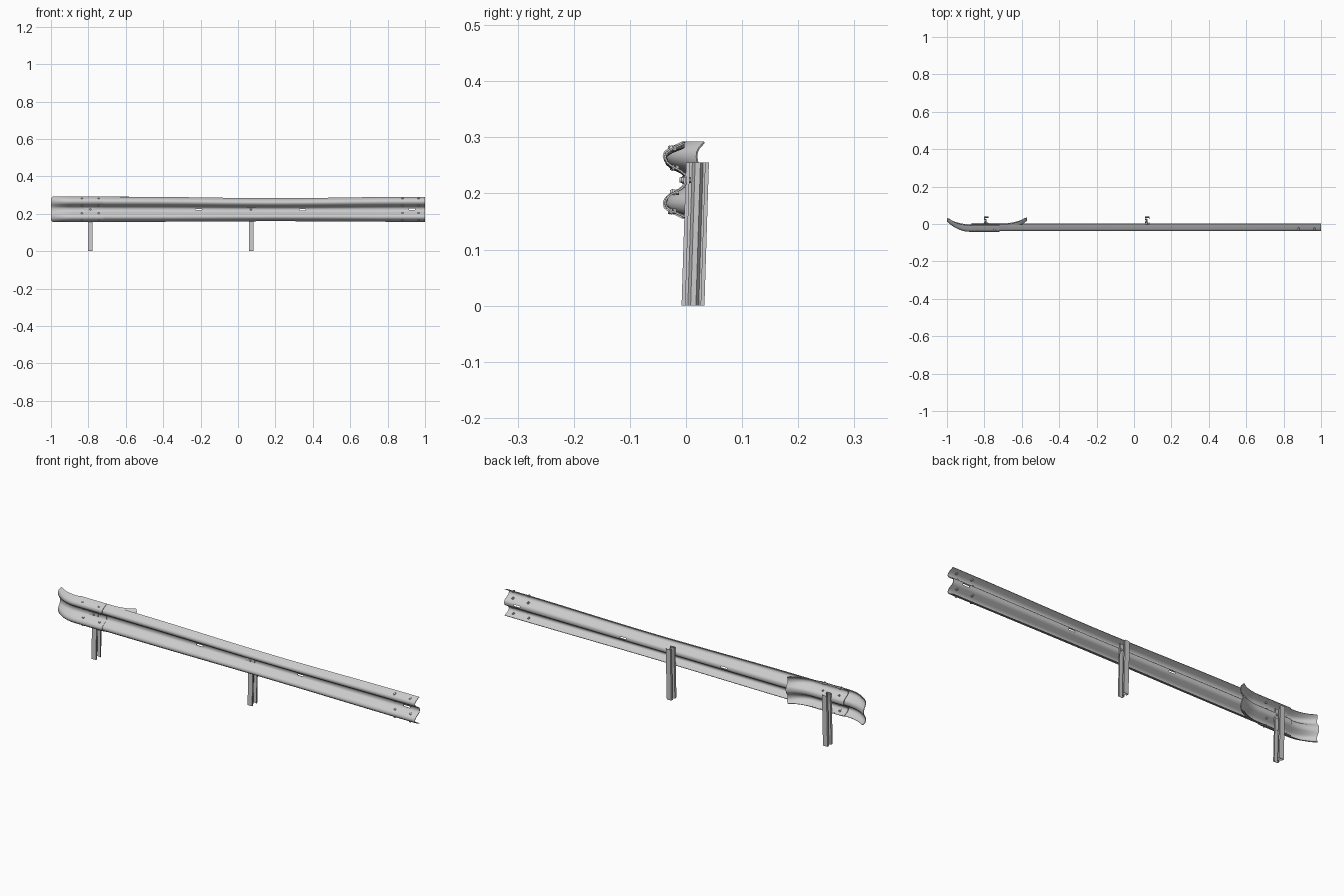
import bpy, bmesh, math
from mathutils import Matrix, Vector

if "Cube" in bpy.data.objects:
    bpy.data.objects.remove(bpy.data.objects["Cube"])

ZC = 0.224  # height of the rail centre line
HALF = [(0.004, 0), (0.010, -0.002), (0.016, -0.009), (0.026, -0.027), (0.032, -0.034),
        (0.040, -0.037), (0.048, -0.035), (0.055, -0.026), (0.063, -0.008), (0.0655, -0.003)]
PROFILE = [(-z, y) for z, y in reversed(HALF)] + HALF  # W-shaped section (z offset, y)


def finish(bm, name, thickness=0, angle=40):
    bmesh.ops.recalc_face_normals(bm, faces=bm.faces)
    me = bpy.data.meshes.new(name)
    bm.to_mesh(me)
    bm.free()
    ob = bpy.data.objects.new(name, me)
    bpy.context.collection.objects.link(ob)
    bpy.ops.object.select_all(action='DESELECT')
    ob.select_set(True)
    bpy.context.view_layer.objects.active = ob
    if thickness:
        mod = ob.modifiers.new("sheet", 'SOLIDIFY')
        mod.thickness = thickness
        mod.offset = 0
        bpy.ops.object.modifier_apply(modifier="sheet")
    bpy.ops.object.shade_smooth_by_angle(angle=math.radians(angle))
    return ob


def sheet(bm, rows, hole=lambda r, c: False):
    """Skin a grid of points, leaving out cells marked as holes."""
    vs = [[bm.verts.new(p) for p in row] for row in rows]
    for r in range(len(vs) - 1):
        for c in range(len(vs[0]) - 1):
            if not hole(r, c):
                bm.faces.new((vs[r][c], vs[r + 1][c], vs[r + 1][c + 1], vs[r][c + 1]))


def squeeze(x):
    """The rail is slightly flatter and lower towards the middle of its span."""
    return 0.5 + 0.5 * math.cos(math.pi * max(-1, min(1, (x - 0.2) / 0.75)))


def profile_y(zo):
    for (z0, y0), (z1, y1) in zip(PROFILE, PROFILE[1:]):
        if z0 <= zo <= z1:
            return y0 + (y1 - y0) * (zo - z0) / (z1 - z0)
    return 0


# Long corrugated beam with slotted holes along the valley
slots = [-0.21, 0.345, 0.93]
xs = sorted([-0.87 + i * 1.87 / 22 for i in range(23)] + [s + d for s in slots for d in (-0.017, 0.017)])
rows = [[(x, y, ZC - 0.002 * squeeze(x) + zo * (1 - 0.08 * squeeze(x))) for zo, y in PROFILE] for x in xs]
mid = len(HALF) - 1


def in_slot(r, c):
    centre = (xs[r] + xs[r + 1]) / 2
    return c == mid and any(abs(centre - s) < 0.017 for s in slots)


bm = bmesh.new()
sheet(bm, rows, in_slot)
finish(bm, "rail_beam", 0.003)


# Flared end pieces: one in front of the rail, one behind it
def flared_end(name, x_flat, x_bend, x_tip, y_shift, rise):
    stations = [x_flat] + [x_bend + (x_tip - x_bend) * i / 10 for i in range(11)]
    way = 1 if x_tip > x_bend else -1
    rows = []
    for x in stations:
        t = max(0, (x - x_bend) / (x_tip - x_bend))
        row = []
        for zo, y in PROFILE:
            corner = max(0, (abs(zo) - 0.05) / 0.0155) ** 3 * 0.012 * t ** 4
            row.append((x - way * corner, y_shift + y * (1 - 0.6 * t * t) + rise * t * t,
                        ZC + zo * 1.03))
        rows.append(row)
    bm = bmesh.new()
    sheet(bm, rows)
    finish(bm, name, 0.003)


flared_end("front_end_flare", -0.72, -0.88, -1.0, -0.003, 0.033)
flared_end("back_end_flare", -0.87, -0.69, -0.573, 0.003, 0.031)

# Folded steel posts, leaning slightly back
SIGMA = [(0.012, 0.007), (0.012, 0.001), (-0.011, 0.001), (-0.011, 0.012), (0.001, 0.017),
         (0.001, 0.025), (-0.011, 0.030), (-0.011, 0.040), (0.012, 0.040), (0.012, 0.034)]
POSTS = [-0.79, 0.07]
for i, px in enumerate(POSTS):
    bm = bmesh.new()
    sheet(bm, [[(px + x, y + lean, z) for x, y in SIGMA] for z, lean in ((0, -0.008), (0.255, 0.0))])
    finish(bm, f"post_{i + 1}", 0.0025, 30)


# Bolts: domed head in front, nut behind
def stud(bm, x, y, z, r1, r2, depth, sides):
    m = Matrix.Translation((x, y, z)) @ Matrix.Rotation(math.pi / 2, 4, 'X')
    bmesh.ops.create_cone(bm, cap_ends=True, segments=sides, radius1=r1, radius2=r2, depth=depth, matrix=m)


bm = bmesh.new()
for x in (-0.835, -0.745, 0.88, 0.965):
    for zo in (-0.056, -0.022, 0.022, 0.056):
        y = profile_y(zo)
        front = 0.003 if x < 0 else 0
        stud(bm, x, y - 0.003 - front, ZC + zo, 0.006, 0.004, 0.005, 12)
        stud(bm, x, y + 0.004 + front, ZC + zo, 0.005, 0.005, 0.006, 6)
finish(bm, "splice_bolts", 0, 30)

# Post fixings: oblong washer plate with a bolt through the valley
bm = bmesh.new()
for px in POSTS:
    y = -0.006 if px < 0 else -0.003
    m = Matrix.Translation((px, y, ZC)) @ Matrix.Diagonal((0.05, 0.003, 0.014, 1))
    bmesh.ops.create_cube(bm, size=1, matrix=m)
    stud(bm, px, y - 0.003, ZC, 0.006, 0.004, 0.005, 12)
    stud(bm, px + 0.004, 0.005, ZC, 0.005, 0.005, 0.008, 6)
finish(bm, "post_fixings", 0, 30)
